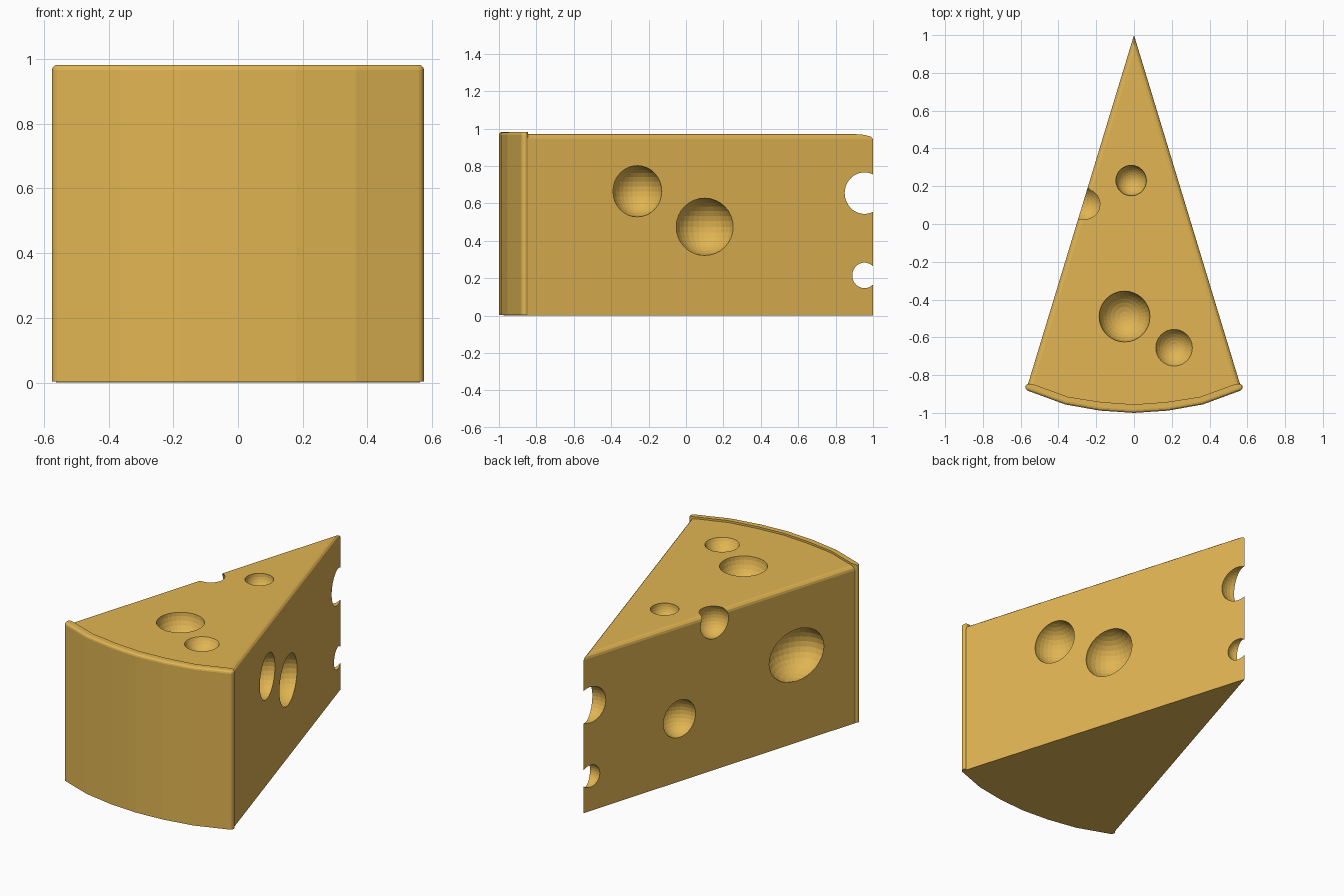
import bpy, bmesh, math
from mathutils import Vector, Matrix

if "Cube" in bpy.data.objects:
    bpy.data.objects.remove(bpy.data.objects["Cube"])

mat = bpy.data.materials.new("cheese yellow")
mat.diffuse_color = (0.75, 0.46, 0.085, 1)
mat.use_nodes = True
mat.node_tree.nodes["Principled BSDF"].inputs["Base Color"].default_value = mat.diffuse_color


def prism(name, half, z0, z1, pick, width):
    """Extrude a profile mirrored in x; half runs from x=0 to x=0. Bevel edges chosen by pick."""
    outline = half + [(-x, y) for x, y in reversed(half) if x > 1e-6]
    bm = bmesh.new()
    base = bm.faces.new([bm.verts.new((x, y, z0)) for x, y in outline])
    top = bmesh.ops.extrude_face_region(bm, geom=[base], use_keep_orig=True)
    for v in top["geom"]:
        if isinstance(v, bmesh.types.BMVert):
            v.co.z = z1
    bmesh.ops.recalc_face_normals(bm, faces=bm.faces[:])
    edges = [e for e in bm.edges if pick(*[v.co for v in e.verts])]
    bmesh.ops.bevel(bm, geom=edges, offset=width, segments=3, profile=0.5,
                    affect='EDGES', clamp_overlap=True)
    return finish(name, bm)


def finish(name, bm):
    me = bpy.data.meshes.new(name)
    bm.to_mesh(me)
    bm.free()
    me.materials.append(mat)
    ob = bpy.data.objects.new(name, me)
    bpy.context.collection.objects.link(ob)
    return ob


# Wedge, rounded along its two long top edges
def long_top(a, b):
    return min(a.z, b.z) > 0.9 and abs(a.y - b.y) > 1


wedge = prism("cheese_wedge",
              [(0, 1), (0.562, -0.85), (0.36, -0.935), (0.18, -0.965), (0, -0.975)],
              0, 0.97, long_top, 0.026)


# Rind: thin curved strip, rounded on its outer top edges and its ends
def rind_edges(a, b):
    top = min(a.z, b.z) > 0.9
    end = min(abs(a.x), abs(b.x)) > 0.56
    outer = all(1 - math.hypot(p.x, p.y - 1) / 1.95 < 0 or abs(p.x) > 0.57 for p in (a, b))
    return (top and (outer or end)) or (end and outer and abs(a.z - b.z) > 0.5)


prism("rind",
      [(0, -0.955), (0.17, -0.943), (0.35, -0.915), (0.54, -0.846), (0.575, -0.846),
       (0.575, -0.878), (0.365, -0.955), (0.18, -0.988), (0, -1)],
      0.004, 0.982, lambda a, b: rind_edges(a, b)
      and not (abs(a.x) < 0.56 and a.y > -0.95)
      and not (abs(b.x) < 0.56 and b.y > -0.95), 0.02)


# Holes: spheres centred on the faces
def side(sign, y):
    return sign * 0.562 * (1 - y) / 1.85


holes = [
    # centre, radius, stretch along y
    ((-0.05, -0.49, 0.975), 0.135, 1),
    ((0.212, -0.655, 1.01), 0.105, 1),
    ((-0.015, 0.23, 0.965), 0.081, 1),
    ((-0.26, 0.105, 0.91), 0.1, 1),
    ((side(1, -0.26), -0.26, 0.665), 0.137, 1),
    ((side(1, 0.1), 0.1, 0.475), 0.153, 1.05),
    ((side(-1, -0.45), -0.45, 0.54), 0.16, 1.25),
    ((side(-1, 0.347), 0.347, 0.387), 0.115, 1.0),
    ((0, 0.95, 0.655), 0.112, 1),
    ((0, 0.95, 0.215), 0.07, 1),
]
bm = bmesh.new()
for c, r, s in holes:
    bmesh.ops.create_uvsphere(bm, u_segments=32, v_segments=16, radius=r,
                              matrix=Matrix.Translation(Vector(c)) @ Matrix.Diagonal((1, s, 1, 1)))
cutter = finish("hole_cutter", bm)
cutter.hide_render = True

cut = wedge.modifiers.new("holes", 'BOOLEAN')
cut.operation = 'DIFFERENCE'
cut.solver = 'EXACT'
cut.object = cutter
bpy.context.view_layer.objects.active = wedge
bpy.ops.object.modifier_apply(modifier=cut.name)
bpy.data.objects.remove(cutter)
